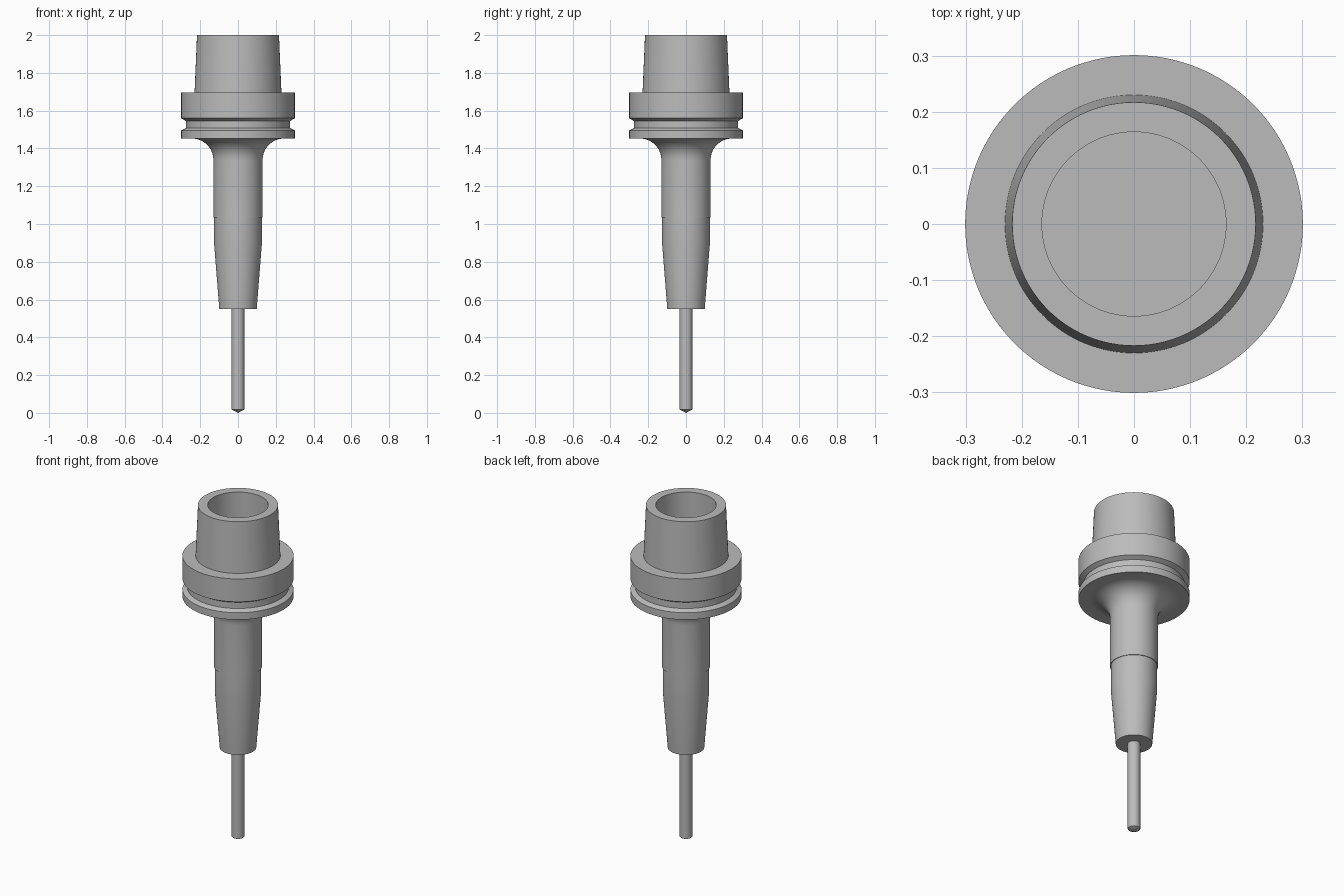
import bpy
import math

STEPS = 96

cube = bpy.data.objects.get("Cube")
if cube:
    bpy.data.objects.remove(cube, do_unlink=True)

steel = bpy.data.materials.new("brushed_grey_steel")
steel.use_nodes = True
GREY = (0.5, 0.5, 0.5, 1)
steel.diffuse_color = GREY
steel.node_tree.nodes["Principled BSDF"].inputs["Base Color"].default_value = GREY


def lathe(name, profile):
    """Revolve (radius, height) points, listed bottom to top, around z."""
    verts, rings, faces = [], [], []
    for r, z in profile:
        start = len(verts)
        count = 1 if r == 0 else STEPS
        for i in range(count):
            a = math.tau * i / STEPS
            verts.append((r * math.cos(a), r * math.sin(a), z))
        rings.append([start + i % count for i in range(STEPS)])
    for low, high in zip(rings, rings[1:]):
        for i in range(STEPS):
            j = (i + 1) % STEPS
            corners = (low[i], low[j], high[j], high[i])
            faces.append(tuple(dict.fromkeys(corners)))
    mesh = bpy.data.meshes.new(name)
    mesh.from_pydata(verts, [], faces)
    mesh.materials.append(steel)
    obj = bpy.data.objects.new(name, mesh)
    bpy.context.collection.objects.link(obj)
    bpy.ops.object.select_all(action="DESELECT")
    obj.select_set(True)
    bpy.context.view_layer.objects.active = obj
    bpy.ops.object.shade_smooth_by_angle(angle=math.radians(20))
    return obj


# Slim cutting tool with a shallow conical point
lathe("cutting_tool", [(0, 0), (0.034, 0.018), (0.034, 0.56), (0, 0.56)])

# Tapered nose, small step and straight neck
nose = [(0, 0.55), (0.099, 0.55), (0.126, 0.89), (0.126, 1.035), (0.13, 1.035)]

# Concave fillet from the neck out to the flange
FILLET = 0.115
fillet = []
for k in range(13):
    a = math.pi / 2 * k / 12
    fillet.append((0.13 + FILLET * (1 - math.cos(a)),
                   1.453 - FILLET * (1 - math.sin(a))))

# Flange with a gripper groove
flange = [(0.301, 1.453), (0.301, 1.495), (0.275, 1.508), (0.275, 1.545),
          (0.301, 1.56), (0.301, 1.697)]

# Hollow tapered shank
shank = [(0.23, 1.697), (0.217, 2), (0.164, 2), (0.164, 1.7), (0, 1.7)]

lathe("tool_holder", nose + fillet + flange + shank)
